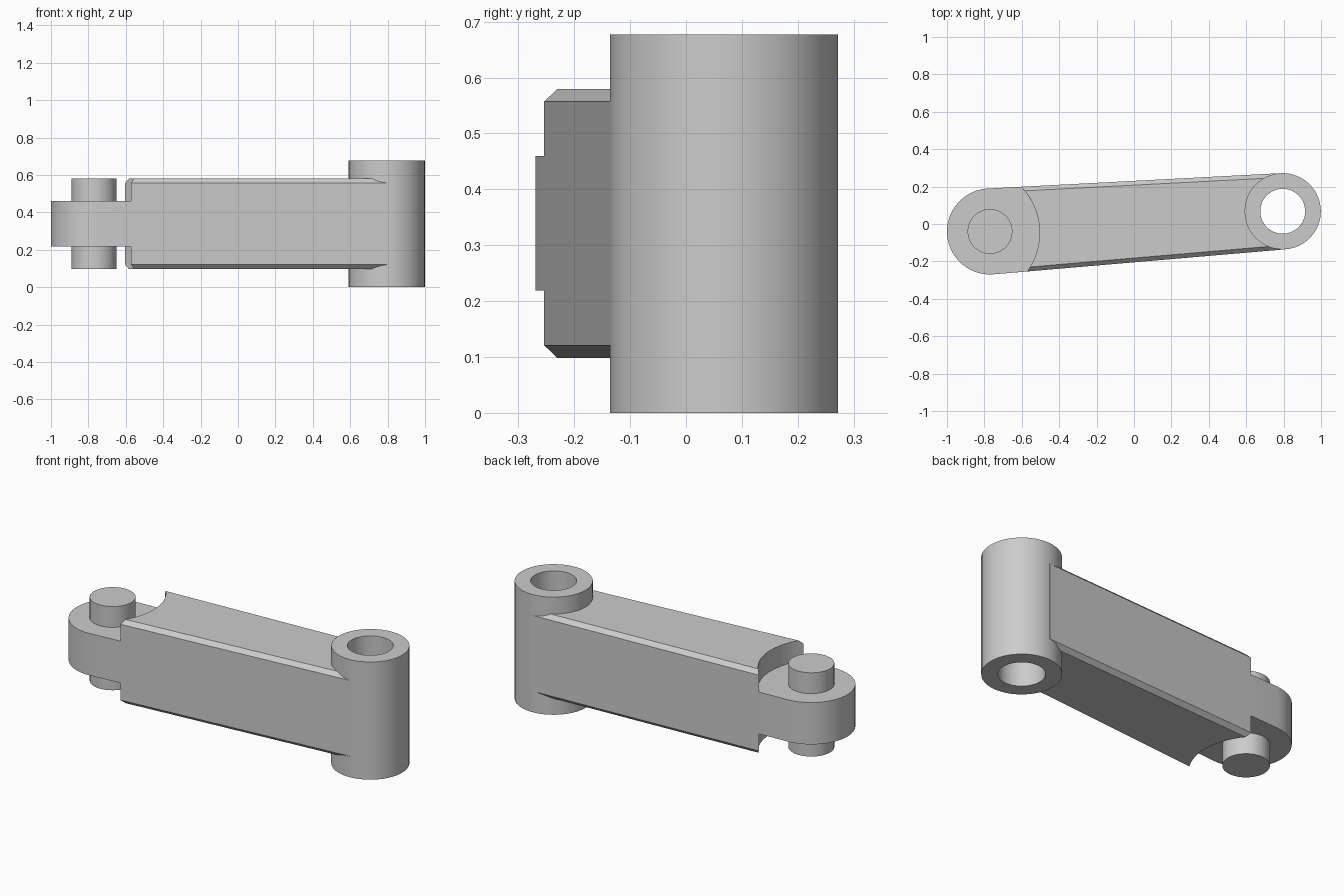
import bpy, bmesh
from math import cos, sin, pi, sqrt, atan2, hypot, radians
from mathutils import Matrix, Vector

cube = bpy.data.objects.get("Cube")
if cube:
    bpy.data.objects.remove(cube)

grey = bpy.data.materials.new("plain grey")
grey.use_nodes = True
COLOUR = (0.6, 0.6, 0.6, 1)
grey.diffuse_color = COLOUR
grey.node_tree.nodes["Principled BSDF"].inputs["Base Color"].default_value = COLOUR

# The two pivots; the link runs between them along its local u axis
PIN = Vector((-0.77, -0.04))
BOSS = Vector((0.795, 0.068))
PIN_R, BOSS_R, HOLE_R = 0.23, 0.204, 0.12
AXIS = BOSS - PIN
LENGTH = hypot(*AXIS)
LINK = Matrix.Translation((*PIN, 0)) @ Matrix.Rotation(atan2(AXIS.y, AXIS.x), 4, 'Z')


def half_width(u):
    return PIN_R + (BOSS_R - PIN_R) * u / LENGTH


def circle(r, n=40):
    return [(r * cos(2 * pi * i / n), r * sin(2 * pi * i / n)) for i in range(n)]


def loft(name, rings, matrix, closed=False):
    """Skin stacked outlines (z, points); cap the ends, or join last to first."""
    bm = bmesh.new()
    loops = [[bm.verts.new((x, y, z)) for x, y in pts] for z, pts in rings]
    pairs = list(zip(loops, loops[1:]))
    if closed:
        pairs.append((loops[-1], loops[0]))
    else:
        bm.faces.new(loops[0])
        bm.faces.new(loops[-1])
    for a, b in pairs:
        n = len(a)
        for i in range(n):
            j = (i + 1) % n
            bm.faces.new((a[i], a[j], b[j], b[i]))
    bmesh.ops.recalc_face_normals(bm, faces=bm.faces)
    mesh = bpy.data.meshes.new(name)
    bm.to_mesh(mesh)
    bm.free()
    mesh.materials.append(grey)
    ob = bpy.data.objects.new(name, mesh)
    bpy.context.collection.objects.link(ob)
    ob.matrix_world = matrix
    bpy.ops.object.select_all(action='DESELECT')
    ob.select_set(True)
    bpy.context.view_layer.objects.active = ob
    bpy.ops.object.shade_smooth_by_angle(angle=radians(25))
    return ob


def bar_outline(inset, n=20):
    """Tapered bar with a hollow arc at the pin end and one inside the boss."""
    pts = []
    for i in range(n + 1):
        v = (1 - 2 * i / n) * (half_width(0.18) - inset)
        pts.append((sqrt(0.355 ** 2 - v * v) - 0.09, v))
    w = half_width(LENGTH) - inset
    pts.append((LENGTH, -w))
    inner = 0.16
    for i in range(n + 1):
        a = -pi / 2 - pi * i / n
        pts.append((LENGTH + inner * cos(a), inner * sin(a)))
    pts.append((LENGTH, w))
    return pts


# Main bar with chamfered long edges
LOW, HIGH, CHAMFER = 0.098, 0.58, 0.023
loft("bar", [(LOW, bar_outline(CHAMFER)), (LOW + CHAMFER, bar_outline(0)),
             (HIGH - CHAMFER, bar_outline(0)), (HIGH, bar_outline(CHAMFER))], LINK)

# Rounded lug around the pin, its tail tucked into the bar
arc = [(PIN_R * cos(pi / 2 + pi * i / 24), PIN_R * sin(pi / 2 + pi * i / 24))
       for i in range(25)]
edge = half_width(0.19)
lug = arc + [(0.19, -edge), (0.32, -0.15), (0.32, 0.15), (0.19, edge)]
loft("pin_lug", [(0.219, lug), (0.46, lug)], LINK)

# Pin through the lug
loft("pin", [(LOW, circle(0.12)), (HIGH, circle(0.12))],
     Matrix.Translation((*PIN, 0)))

# Hollow boss at the other end
TOP = 0.677
loft("boss_tube", [(0, circle(BOSS_R)), (TOP, circle(BOSS_R)),
                   (TOP, circle(HOLE_R)), (0, circle(HOLE_R))],
     Matrix.Translation((*BOSS, 0)), closed=True)
